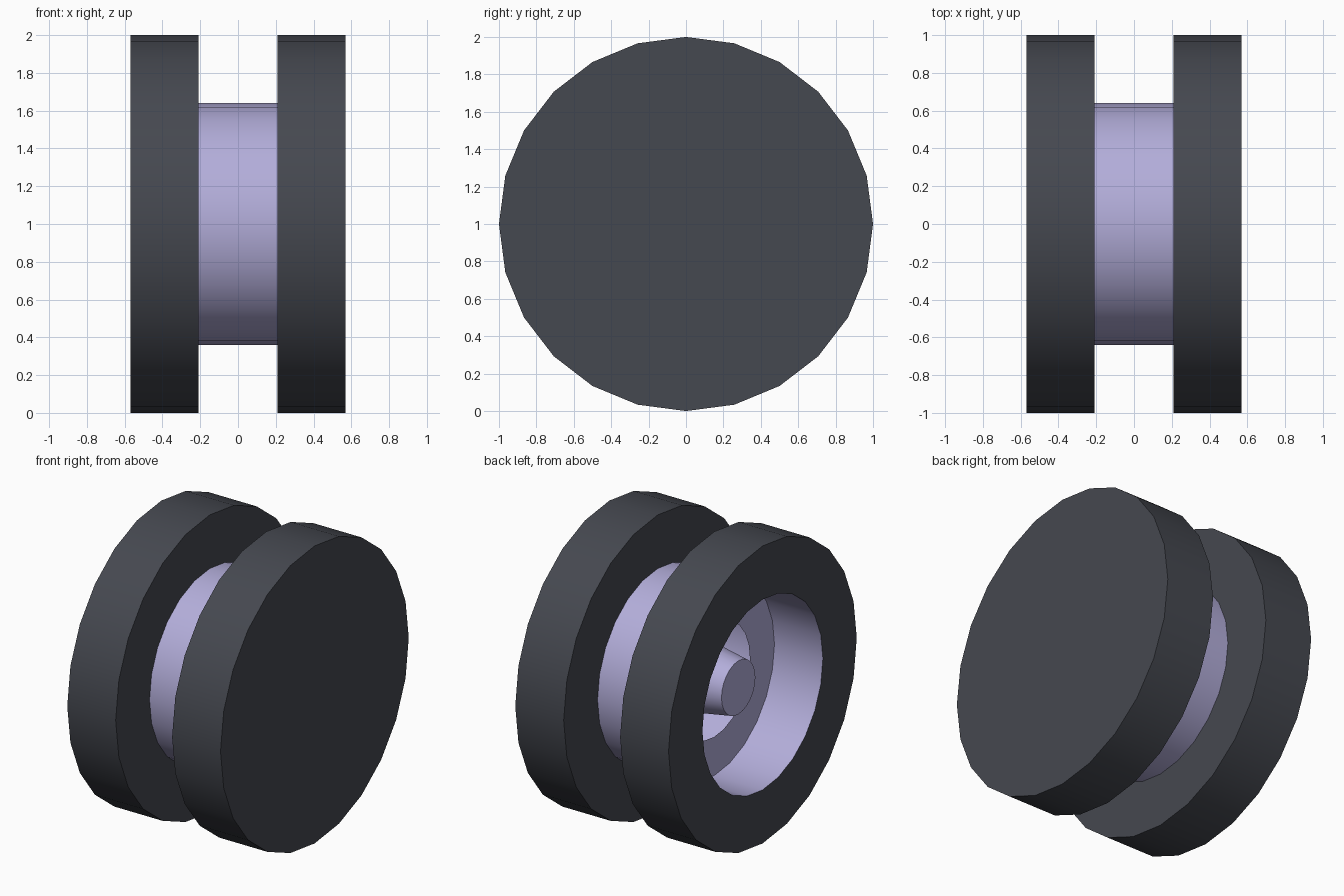
import bpy, bmesh, math

if "Cube" in bpy.data.objects:
    bpy.data.objects.remove(bpy.data.objects["Cube"])

SIDES = 24


def material(name, rgb):
    m = bpy.data.materials.new(name)
    m.diffuse_color = (*rgb, 1)
    m.use_nodes = True
    m.node_tree.nodes["Principled BSDF"].inputs["Base Color"].default_value = m.diffuse_color
    return m


def lathe(name, profile, mat):
    """Spin (x, radius) points about the x axis at z = 1; radius 0 closes with a flat cap."""
    bm = bmesh.new()
    rings = []
    for x, r in profile:
        if r > 0:
            angles = [2 * math.pi * k / SIDES for k in range(SIDES)]
            rings.append([bm.verts.new((x, r * math.sin(a), 1 + r * math.cos(a))) for a in angles])
    for a, b in zip(rings, rings[1:]):
        for j in range(SIDES):
            k = (j + 1) % SIDES
            bm.faces.new((a[j], b[j], b[k], a[k]))
    if profile[0][1] == 0:
        bm.faces.new(rings[0])
    if profile[-1][1] == 0:
        bm.faces.new(rings[-1][::-1])
    mesh = bpy.data.meshes.new(name)
    bm.to_mesh(mesh)
    bm.free()
    mesh.materials.append(mat)
    ob = bpy.data.objects.new(name, mesh)
    bpy.context.collection.objects.link(ob)
    bpy.ops.object.select_all(action='DESELECT')
    ob.select_set(True)
    bpy.context.view_layer.objects.active = ob
    bpy.ops.object.shade_smooth_by_angle(angle=math.radians(30))
    return ob


rubber = material("dark_rubber", (0.06, 0.065, 0.08))
metal = material("lilac_metal", (0.45, 0.42, 0.70))

# Tyres: open ring on the left, closed disc on the right
lathe("left_tyre", [(-.57, .64), (-.57, 1), (-.21, 1), (-.21, .64)], rubber)
lathe("right_tyre", [(.21, .64), (.21, 1), (.57, 1), (.57, 0)], rubber)

# Drum between the tyres
lathe("drum", [(-.21, .64), (.21, .64)], metal)

# Recessed rim with a round opening in its floor
lathe("rim", [(-.21, .38), (-.21, .64), (-.57, .64)], metal)

# Tapered axle stub rising from the back wall of the drum
lathe("axle", [(-.39, 0), (-.39, .18), (.21, .28), (.21, .64)], metal)
